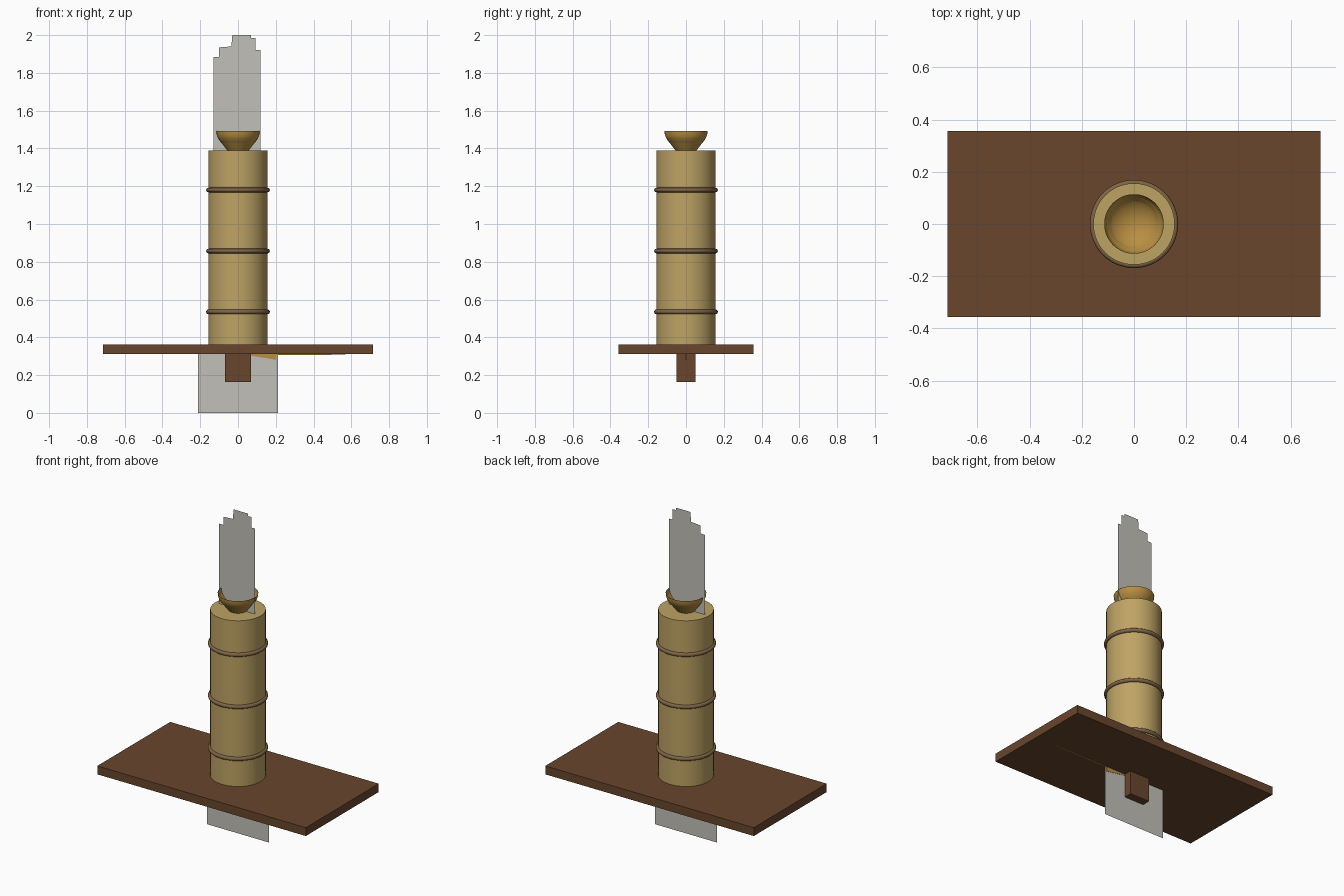
import bpy, bmesh, math

cube = bpy.data.objects.get("Cube")
if cube:
    bpy.data.objects.remove(cube, do_unlink=True)


def material(name, rgb):
    """Flat material from an sRGB colour given in 0-255."""
    col = [((c / 255 + 0.055) / 1.055) ** 2.4 for c in rgb] + [1.0]
    m = bpy.data.materials.new(name)
    m.use_nodes = True
    m.diffuse_color = col
    m.node_tree.nodes["Principled BSDF"].inputs["Base Color"].default_value = col
    return m


wood = material("brown wood", (104, 70, 45))
tan = material("tan casing", (190, 163, 100))
bronze = material("dull bronze", (127, 100, 70))
brass = material("golden brass", (184, 143, 66))
grey = material("pale grey", (194, 192, 184))


def finish(name, bm, mat, smooth=False):
    mesh = bpy.data.meshes.new(name)
    bm.to_mesh(mesh)
    bm.free()
    ob = bpy.data.objects.new(name, mesh)
    bpy.context.collection.objects.link(ob)
    mesh.materials.append(mat)
    if smooth:
        bpy.ops.object.select_all(action='DESELECT')
        bpy.context.view_layer.objects.active = ob
        ob.select_set(True)
        bpy.ops.object.shade_smooth_by_angle(angle=math.radians(35))
    return ob


def box(name, size, z, mat):
    bm = bmesh.new()
    bmesh.ops.create_cube(bm, size=1)
    bmesh.ops.scale(bm, vec=size, verts=bm.verts)
    bmesh.ops.translate(bm, vec=(0, 0, z), verts=bm.verts)
    return finish(name, bm, mat)


def lathe(name, profile, mat, steps=64):
    """Spin an (r, z) profile around the z axis."""
    bm = bmesh.new()
    vs = [bm.verts.new((r, 0, z)) for r, z in profile]
    es = [bm.edges.new(pair) for pair in zip(vs, vs[1:])]
    bmesh.ops.spin(bm, geom=vs + es, axis=(0, 0, 1), cent=(0, 0, 0),
                   angle=math.tau, steps=steps)
    bmesh.ops.remove_doubles(bm, verts=bm.verts, dist=0.0001)
    bmesh.ops.recalc_face_normals(bm, faces=bm.faces)
    return finish(name, bm, mat, True)


def sheet(name, outline, mat, thick=0.0):
    """Upright flat plate on the y = 0 plane from an (x, z) outline."""
    bm = bmesh.new()
    bm.faces.new([bm.verts.new((x, 0, z)) for x, z in outline])
    ob = finish(name, bm, mat)
    if thick:
        mod = ob.modifiers.new("thickness", 'SOLIDIFY')
        mod.thickness = thick
        mod.offset = 0
    return ob


# Board and the block under it
box("board", (1.43, 0.714, 0.052), 0.337, wood)
box("under_block", (0.135, 0.1, 0.15), 0.239, wood)

# Cylinder with its bands
lathe("cylinder", [(0, 0.36), (0.156, 0.36), (0.156, 1.39), (0, 1.39)], tan)
for i, z in enumerate((0.535, 0.857, 1.18)):
    ring = [(0.157 + 0.012 * math.cos(a * math.tau / 12),
             z + 0.012 * math.sin(a * math.tau / 12)) for a in range(13)]
    lathe(f"band_{i + 1}", ring, bronze)

# Cup: round open bowl on a tapered foot
bowl = [(0.114 * math.cos(a * math.pi / 20), 1.492 - 0.095 * math.sin(a * math.pi / 20))
        for a in range(11)]
lathe("bowl", bowl, brass)
lathe("bowl_foot", [(0.055, 1.388), (0.105, 1.455)], brass)

# Thin plates above and below
sheet("upper_plate", [(-0.13, 1.385), (0.118, 1.385), (0.118, 1.92), (0.093, 1.92),
                      (0.093, 1.985), (0.07, 1.985), (0.07, 2.0), (-0.03, 2.0),
                      (-0.035, 1.94), (-0.10, 1.935), (-0.10, 1.885), (-0.13, 1.885)], grey)
sheet("lower_plate", [(-0.213, 0), (0.213, 0), (0.213, 0.33), (-0.213, 0.33)], grey)

# Narrow strip lying along the underside of the board
sheet("under_strip", [(0.06, 0.312), (0.07, 0.303), (0.2, 0.281), (0.2, 0.307),
                      (0.57, 0.308), (0.57, 0.312)], brass, 0.004)
